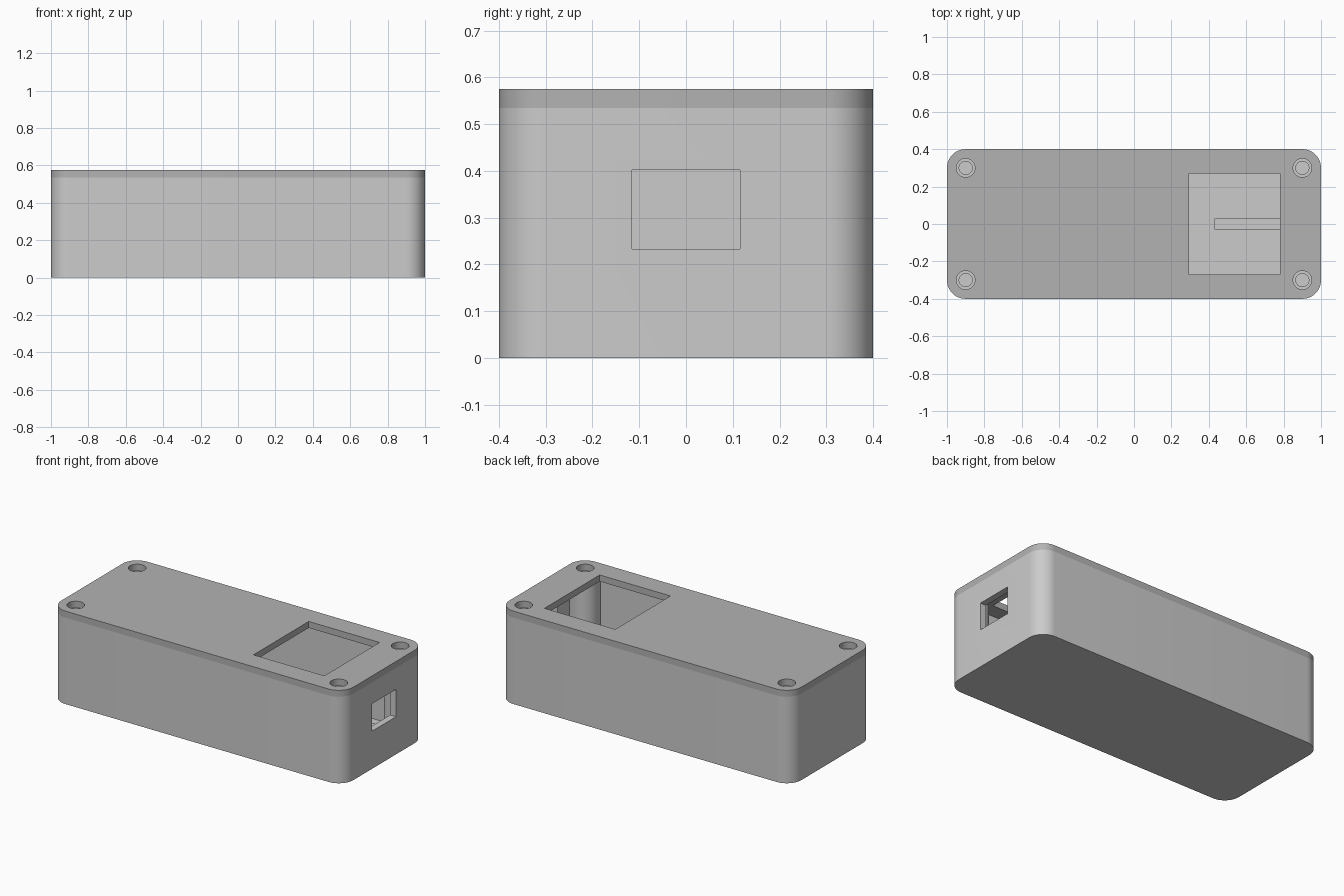
import bpy, bmesh, math

if "Cube" in bpy.data.objects:
    bpy.data.objects.remove(bpy.data.objects["Cube"])

BASE_H, LID_H, WALL, FLOOR = 0.535, 0.04, 0.04, 0.04
POSTS = [(sx * 0.9, sy * 0.3) for sx in (-1, 1) for sy in (-1, 1)]


def prism(name, pts, z0, z1):
    bm = bmesh.new()
    face = bm.faces.new([bm.verts.new((x, y, z0)) for x, y in pts])
    top = bmesh.ops.extrude_face_region(bm, geom=[face])["geom"]
    bmesh.ops.translate(bm, vec=(0, 0, z1 - z0),
                        verts=[v for v in top if isinstance(v, bmesh.types.BMVert)])
    bmesh.ops.recalc_face_normals(bm, faces=bm.faces)
    mesh = bpy.data.meshes.new(name)
    bm.to_mesh(mesh)
    bm.free()
    ob = bpy.data.objects.new(name, mesh)
    bpy.context.collection.objects.link(ob)
    return ob


def rounded(hx, hy, r, n=12):
    pts = []
    for k, (sx, sy) in enumerate([(1, 1), (-1, 1), (-1, -1), (1, -1)]):
        for i in range(n + 1):
            a = math.pi / 2 * (k + i / n)
            pts.append((sx * (hx - r) + r * math.cos(a), sy * (hy - r) + r * math.sin(a)))
    return pts


def circle(c, r, n=32):
    return [(c[0] + r * math.cos(2 * math.pi * i / n),
             c[1] + r * math.sin(2 * math.pi * i / n)) for i in range(n)]


def rect(x0, x1, y0, y1):
    return [(x0, y0), (x1, y0), (x1, y1), (x0, y1)]


def boolean(ob, other, op="DIFFERENCE"):
    mod = ob.modifiers.new(op.title(), "BOOLEAN")
    mod.operation, mod.object, mod.solver = op, other, "EXACT"
    bpy.context.view_layer.objects.active = ob
    bpy.ops.object.modifier_apply(modifier=mod.name)
    bpy.data.objects.remove(other)


def smooth(ob):
    bpy.ops.object.select_all(action="DESELECT")
    ob.select_set(True)
    bpy.context.view_layer.objects.active = ob
    bpy.ops.object.shade_smooth_by_angle(angle=math.radians(30))


# Hollow lower case; the cavity leaves solid screw posts in the corners
case = prism("case", rounded(1, 0.4, 0.1), 0, BASE_H)
cavity = prism("cavity", rounded(1 - WALL, 0.4 - WALL, 0.1 - WALL), FLOOR, 0.7)
for p in POSTS:
    boolean(cavity, prism("post", circle(p, 0.09), -0.1, 0.8))
boolean(case, cavity)

# Screw holes in the posts and connector opening in the right wall
for p in POSTS:
    boolean(case, prism("screw_hole", circle(p, 0.035), 0.2, 0.7))
boolean(case, prism("port", rect(0.9, 1.1, -0.116, 0.116), 0.233, 0.402))
smooth(case)

# Rib on the floor behind the connector opening
prism("floor_rib", rect(0.43, 1 - WALL / 2, -0.03, 0.03), FLOOR / 2, 0.2)

# Lid with window and screw clearance holes
lid = prism("lid", rounded(1, 0.4, 0.1), BASE_H, BASE_H + LID_H)
boolean(lid, prism("window", rect(0.295, 0.78, -0.27, 0.27), 0.4, 0.7))
for p in POSTS:
    boolean(lid, prism("clearance_hole", circle(p, 0.05), 0.4, 0.7))
smooth(lid)
mat = bpy.data.materials.new("dark_grey")
mat.diffuse_color = (0.45, 0.45, 0.45, 1)
mat.use_nodes = True
mat.node_tree.nodes["Principled BSDF"].inputs["Base Color"].default_value = mat.diffuse_color
lid.data.materials.append(mat)
